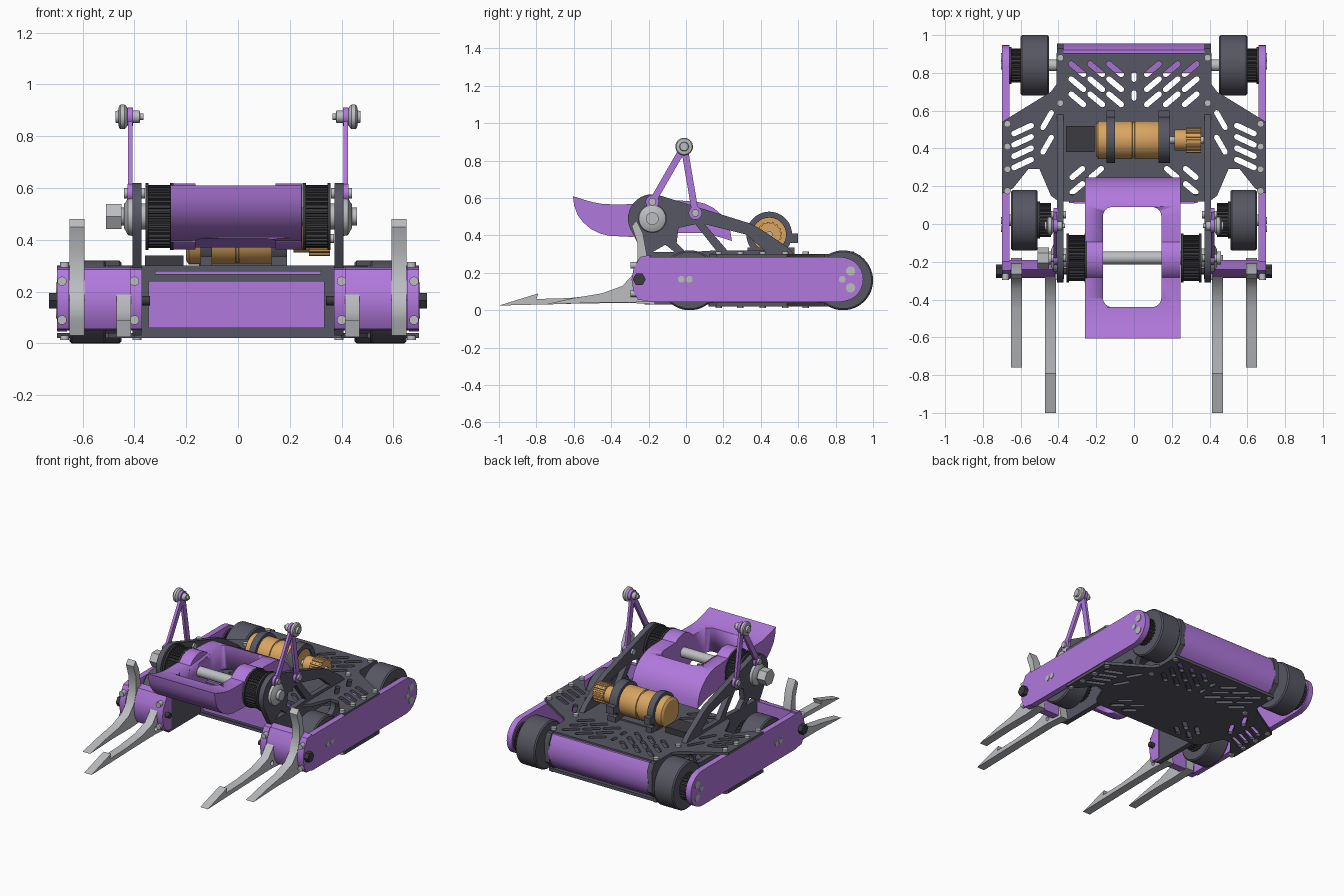
import bpy, bmesh, math
from mathutils import Vector

if "Cube" in bpy.data.objects:
    bpy.data.objects.remove(bpy.data.objects["Cube"])


def mat(name, r, g, b):
    m = bpy.data.materials.new(name)
    m.diffuse_color = (r, g, b, 1)
    m.use_nodes = True
    m.node_tree.nodes["Principled BSDF"].inputs["Base Color"].default_value = m.diffuse_color
    return m


PURPLE = mat("purple", 0.44, 0.19, 0.72)
DARK = mat("slate grey", 0.095, 0.095, 0.125)
BLACK = mat("charcoal", 0.045, 0.045, 0.052)
GOLD = mat("gold", 0.70, 0.38, 0.12)
STEEL = mat("steel", 0.50, 0.51, 0.53)
TAU = 2 * math.pi


def finish(name, bm, m):
    bmesh.ops.recalc_face_normals(bm, faces=bm.faces)
    me = bpy.data.meshes.new(name)
    bm.to_mesh(me)
    bm.free()
    me.materials.append(m)
    me.shade_smooth()
    me.set_sharp_from_angle(angle=math.radians(32))
    ob = bpy.data.objects.new(name, me)
    bpy.context.scene.collection.objects.link(ob)
    return ob


def plate(name, outline, a, b, m, plane="yz", holes=()):
    """Extrude a 2D outline with holes between a and b along the third axis."""
    a, b = min(a, b), max(a, b)
    bm = bmesh.new()
    for loop in [outline, *holes]:
        vs = [bm.verts.new((p[0], p[1], 0)) for p in loop]
        for i, v in enumerate(vs):
            bm.edges.new((vs[i - 1], v))
    bmesh.ops.triangle_fill(bm, edges=bm.edges[:], use_beauty=True, normal=(0, 0, 1))
    ext = bmesh.ops.extrude_face_region(bm, geom=bm.faces[:], use_keep_orig=True)
    for v in [g for g in ext["geom"] if isinstance(g, bmesh.types.BMVert)]:
        v.co.z = b - a
    for v in bm.verts:
        u, w, d = v.co
        v.co = (a + d, u, w) if plane == "yz" else (u, w, a + d)
    return finish(name, bm, m)


def lathe(name, profile, c, m, seg=32, axis="x"):
    """Turn (position, radius) pairs around an axis through c."""
    bm = bmesh.new()
    rings = []
    for p, r in profile:
        ring = []
        for i in range(seg):
            u, w = r * math.cos(TAU * i / seg), r * math.sin(TAU * i / seg)
            ring.append(bm.verts.new((p, c[0] + u, c[1] + w) if axis == "x" else (c[0] + u, c[1] + w, p)))
        rings.append(ring)
    for r0, r1 in zip(rings, rings[1:]):
        for i in range(seg):
            bm.faces.new((r0[i - 1], r0[i], r1[i], r1[i - 1]))
    bm.faces.new(rings[0])
    bm.faces.new(rings[-1])
    return finish(name, bm, m)


def rod(name, a, b, r, c, m, seg=24, axis="x"):
    return lathe(name, [(a, r), (b, r)], c, m, seg, axis)


def box(name, x, y, z, m):
    return plate(name, [(x[0], y[0]), (x[1], y[0]), (x[1], y[1]), (x[0], y[1])], *z, m, "xy")


def arc(c, r, a0, a1, n=12):
    return [(c[0] + r * math.cos(math.radians(a0 + (a1 - a0) * i / n)),
             c[1] + r * math.sin(math.radians(a0 + (a1 - a0) * i / n))) for i in range(n + 1)]


def circle(c, r, n=20):
    return arc(c, r, 0, 360 - 360 / n, n - 1)


def capsule(p, q, r, n=6):
    t = math.degrees(math.atan2(q[1] - p[1], q[0] - p[0]))
    return arc(q, r, t - 90, t + 90, n) + arc(p, r, t + 90, t + 270, n)


def slot(x, y, length, deg, r=0.015):
    d = Vector((math.cos(math.radians(deg)), math.sin(math.radians(deg)))) * length / 2
    return capsule((x - d.x, y - d.y), (x + d.x, y + d.y), r)


def mir(pts):
    return [(-x, y) for x, y in pts]


# deck plates with slotted lightening pattern
half = [(0.40, 0.12), (0.44, 0.15), (0.50, 0.29), (0.56, 0.29), (0.64, 0.19), (0.70, 0.16),
        (0.70, 0.54), (0.44, 0.70), (0.41, 0.74), (0.41, 0.905)]
deck = half + mir(half)[::-1]
slots = [slot(x, y, 0.085, 40) for x in (0.10, 0.20, 0.30) for y in (0.66, 0.74, 0.82)]
slots += [slot(0.59, y, 0.10, 155) for y in (0.32, 0.38, 0.44, 0.50)]
slots += [slot(0.46, y, 0.09, 120, 0.014) for y in (0.42, 0.55)]
slots += [slot(x, y, 0.07, 140) for x in (0.20, 0.30) for y in (0.19, 0.27)]
slots += [mir(s) for s in slots]
slots += [slot(0, y, 0.03, 90, 0.013) for y in (0.68, 0.78)]
plate("top_deck", deck, 0.28, 0.30, DARK, "xy", slots)
plate("bottom_deck", deck, 0.02, 0.04, DARK, "xy", slots)

# rear and front bulkheads
plate("rear_panel", [(0.80, 0.035), (0.88, 0.04), (0.925, 0.075), (0.95, 0.13), (0.955, 0.18), (0.945, 0.24),
                     (0.92, 0.288), (0.905, 0.288), (0.90, 0.06), (0.80, 0.045)], -0.38, 0.38, PURPLE)
box("front_frame", (-0.38, 0.38), (0.125, 0.16), (0.03, 0.285), DARK)
box("front_panel", (-0.345, 0.335), (0.112, 0.126), (0.06, 0.24), PURPLE)
box("front_panel_top", (-0.32, 0.32), (0.108, 0.126), (0.265, 0.28), PURPLE)

# outlines shared by both sides
hub = (-0.18, 0.49)
side = [(-0.20, 0.045), (0.83, 0.045)] + arc((0.83, 0.165), 0.118, -80, 80) + [
    (0.83, 0.285), (-0.20, 0.285), (-0.255, 0.235), (-0.285, 0.19), (-0.285, 0.14), (-0.255, 0.095)]
rail = [(-0.22, 0.03), (0.88, 0.03), (0.95, 0.10), (0.955, 0.24), (0.93, 0.295), (0.58, 0.30), (0.54, 0.34),
        (0.39, 0.44), (0.34, 0.465)] + arc(hub, 0.13, 70, 205) + [
    (-0.26, 0.36), (-0.21, 0.28), (-0.26, 0.24), (-0.285, 0.165), (-0.26, 0.08)]
rail_holes = [[(-0.18, 0.31), (-0.11, 0.35), (-0.06, 0.31)],
              [(-0.05, 0.36), (-0.04, 0.44), (0.05, 0.46), (0.16, 0.32), (0.0, 0.31)],
              [(0.10, 0.46), (0.32, 0.405), (0.42, 0.32), (0.22, 0.32)],
              slot(0.3, 0.16, 0.25, 0, 0.05), slot(0.65, 0.16, 0.2, 0, 0.05)]
pod = [(-0.19, 0.05), (-0.25, 0.055), (-0.275, 0.10), (-0.285, 0.165), (-0.275, 0.22), (-0.24, 0.285), (-0.19, 0.295)]
horn_fork = [(-0.76, 0.03), (-0.60, 0.065), (-0.45, 0.09), (-0.34, 0.13), (-0.285, 0.19), (-0.26, 0.27),
             (-0.26, 0.36), (-0.29, 0.45), (-0.265, 0.48), (-0.23, 0.41), (-0.21, 0.30), (-0.19, 0.16),
             (-0.18, 0.05), (-0.30, 0.04), (-0.50, 0.04)]
barb_fork = [(-1.0, 0.025), (-0.79, 0.09), (-0.80, 0.06), (-0.62, 0.065), (-0.45, 0.085), (-0.34, 0.12),
             (-0.28, 0.19), (-0.20, 0.21), (-0.165, 0.03), (-0.30, 0.04), (-0.60, 0.035)]
apex, foot_a, foot_b = (-0.01, 0.875), (-0.18, 0.58), (0.05, 0.52)


def gear(name, x0, x1, c, r, n, m):
    pts = []
    for i in range(n):
        for k, rr in ((0, r), (0.4, r), (0.5, r * 0.9), (0.9, r * 0.9)):
            t = TAU * (i + k) / n
            pts.append((c[0] + rr * math.cos(t), c[1] + rr * math.sin(t)))
    plate(name, pts, x0, x1, m)


for s, tag in ((1, "right"), (-1, "left")):
    def n(part):
        return tag + "_" + part

    plate(n("side_plate"), side, s * 0.66, s * 0.70, PURPLE)
    plate(n("inner_rail"), rail, s * 0.372, s * 0.408, DARK, holes=rail_holes)

    # wheels and their drive pulleys
    for part, y, x0, x1, p0, p1 in (("rear", 0.84, 0.45, 0.60, 0.60, 0.66), ("front", 0.02, 0.51, 0.65, 0.44, 0.51)):
        c = (y, 0.16)
        lathe(n(part + "_wheel"), [(s * x0, 0.14), (s * x0, 0.152), (s * (x0 + 0.008), 0.16),
                                   (s * (x1 - 0.008), 0.16), (s * x1, 0.152), (s * x1, 0.14)], c, DARK, 48)
        gear(n(part + "_pulley"), s * p0, s * (p1 - 0.012), c, 0.09, 24, BLACK)
        rod(n(part + "_flange"), s * (p1 - 0.012), s * p1, 0.098, c, BLACK)
        rod(n(part + "_axle"), s * 0.40, s * 0.68, 0.03, c, STEEL)

    # front pods, forks and cross bolt
    plate(n("pod"), pod, s * 0.40, s * 0.66, PURPLE)
    for x in (0.37, 0.655):
        plate(n("pod_cheek"), [(y - 0.006, z) for y, z in pod], s * x, s * (x + 0.045), PURPLE)
    plate(n("horn_fork"), horn_fork, s * 0.592, s * 0.65, STEEL)
    plate(n("barb_fork"), barb_fork, s * 0.413, s * 0.47, STEEL, holes=[circle((-0.30, 0.075), 0.016)])
    rod(n("cross_bolt"), s * 0.34, s * 0.72, 0.018, (-0.25, 0.165), BLACK)
    rod(n("cross_bolt_head"), s * 0.70, s * 0.73, 0.035, (-0.25, 0.165), BLACK, 6)
    for x in (0.40, 0.68):
        for z in (0.09, 0.24):
            b = rod(n("pod_screw"), 0, 0.035, 0.018, (0, 0), STEEL, 16, "z")
            b.rotation_euler.x = math.pi / 2
            b.location = (s * x, -0.262, z)

    # side plate hardware
    for y, z, r in ((-0.025, 0.165, 0.018), (0.018, 0.165, 0.018), (0.835, 0.165, 0.018),
                    (0.88, 0.21, 0.025), (0.88, 0.12, 0.025)):
        rod(n("side_screw"), s * 0.69, s * 0.704, r, (y, z), STEEL, 20)
    for x, y in [(0.67, 0.53), (0.67, 0.41), (0.67, 0.29), (0.67, 0.175), (0.39, 0.88), (0.39, 0.64)]:
        rod(n("deck_screw"), 0.295, 0.315, 0.018, (s * x, y), STEEL, 16, "z")
        rod(n("under_screw"), 0.012, 0.03, 0.018, (s * x, y), STEEL, 16, "z")

    # A-frame mast with roller
    for f in (foot_a, foot_b):
        plate(n("mast_strut"), capsule(f, apex, 0.018), s * 0.407, s * 0.425, PURPLE)
        rod(n("mast_foot"), s * 0.406, s * 0.427, 0.036, f, PURPLE)
        rod(n("mast_screw"), s * 0.36, s * 0.44, 0.02, f, STEEL, 16)
    rod(n("mast_head"), s * 0.406, s * 0.426, 0.036, apex, PURPLE)
    lathe(n("roller"), [(s * 0.426, 0.03), (s * 0.432, 0.042), (s * 0.438, 0.047), (s * 0.454, 0.047),
                        (s * 0.46, 0.042), (s * 0.462, 0.025), (s * 0.474, 0.022)], apex, STEEL)
    lathe(n("roller_nut"), [(s * 0.365, 0.012), (s * 0.378, 0.012), (s * 0.38, 0.024), (s * 0.407, 0.024)], apex, STEEL, 12)

    # weapon pulley
    gear(n("weapon_pulley"), s * 0.25, s * 0.345, hub, 0.122, 36, BLACK)
    for x in (0.25, 0.345):
        rod(n("weapon_flange"), s * x, s * (x + 0.013), 0.13, hub, BLACK, 40)
    rod(n("weapon_spacer"), s * 0.355, s * 0.375, 0.05, hub, STEEL)
    lathe(n("weapon_washer"), [(s * 0.408, 0.075), (s * 0.425, 0.072), (s * 0.44, 0.045)], hub, STEEL)

# weapon axle with hex nut on one end
rod("weapon_axle", -0.49, 0.46, 0.034, hub, STEEL)
rod("axle_hex_nut", -0.51, -0.45, 0.055, hub, STEEL, 6)

# spinning beater: point-symmetric blade profile with a rounded window
blade = [(-0.605, 0.61), (-0.598, 0.56), (-0.58, 0.51), (-0.55, 0.47), (-0.51, 0.435), (-0.46, 0.41), (-0.41, 0.398),
         (-0.29, 0.392), (-0.18, 0.405), (-0.09, 0.413), (0.03, 0.414), (0.085, 0.412), (0.135, 0.403), (0.19, 0.388)]
blade += [(2 * -0.18 - y, 2 * 0.49 - z) for y, z in blade]
beater = plate("beater", blade, -0.26, 0.245, PURPLE)
r = 0.05
window = arc((0.095, 0.04), r, 0, 90, 6) + arc((-0.115, 0.04), r, 90, 180, 6) \
    + arc((-0.115, -0.39), r, 180, 270, 6) + arc((0.095, -0.39), r, 270, 360, 6)
cutter = plate("window_cutter", window, 0.1, 0.9, PURPLE, "xy")
cutter.hide_render = True
cutter.display_type = "WIRE"
cut = beater.modifiers.new("window", "BOOLEAN")
cut.operation, cut.object, cut.solver = "DIFFERENCE", cutter, "EXACT"
for a, b in ((-0.262, -0.165), (0.145, 0.247)):
    rod("beater_hub", a, b, 0.128, hub, PURPLE, 40)

# weapon motor, clamps and pinion
mc = (0.445, 0.405)
lathe("motor", [(-0.20, 0.085), (-0.19, 0.10), (-0.01, 0.10), (-0.008, 0.094), (0.002, 0.094), (0.004, 0.10),
                (0.16, 0.10), (0.18, 0.09)], mc, GOLD, 40)
rod("motor_shaft", 0.17, 0.37, 0.018, mc, STEEL)
rod("pinion_collar", 0.215, 0.275, 0.055, mc, GOLD)
gear("pinion", 0.275, 0.355, mc, 0.068, 16, GOLD)
for a, b in ((-0.145, -0.10), (0.13, 0.19)):
    plate("motor_clamp", circle(mc, 0.122, 36), a, b, DARK, holes=[circle(mc, 0.09, 36)])
    box("clamp_foot", (a, b), (0.33, 0.58), (0.29, 0.335), DARK)
    box("clamp_ear", (a, b), (0.55, 0.60), (0.36, 0.41), DARK)
box("controller", (-0.36, -0.21), (0.38, 0.52), (0.29, 0.34), BLACK)
box("motor_base", (-0.15, 0.19), (0.36, 0.53), (0.285, 0.31), DARK)
